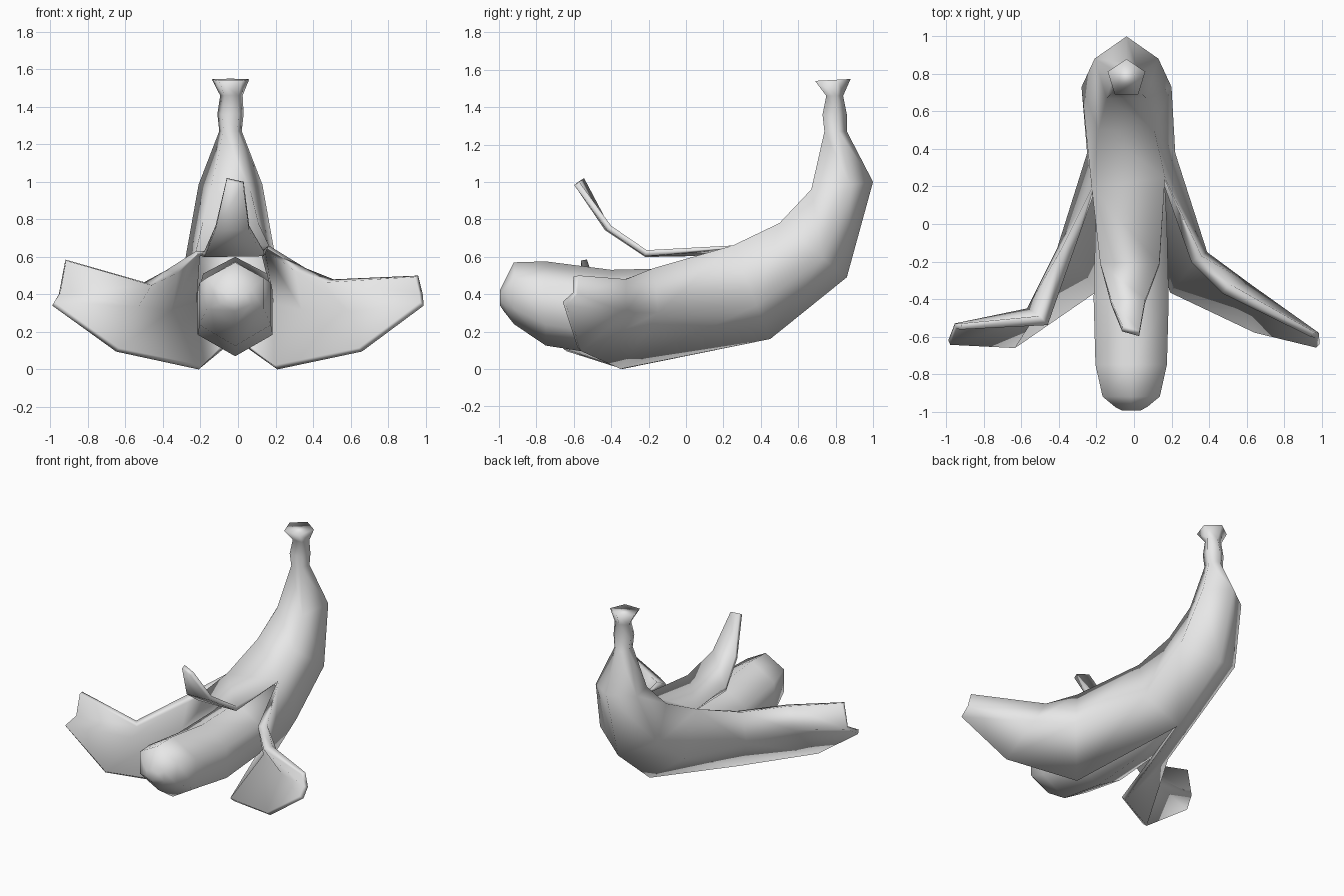
import bpy, bmesh
from math import sin, cos, tau

if "Cube" in bpy.data.objects:
    bpy.data.objects.remove(bpy.data.objects["Cube"])

grey = bpy.data.materials.new("soft_grey")
grey.use_nodes = True
grey.diffuse_color = (0.8, 0.8, 0.8, 1)
grey.node_tree.nodes["Principled BSDF"].inputs["Base Color"].default_value = (0.8, 0.8, 0.8, 1)


def finish(bm, name):
    bmesh.ops.recalc_face_normals(bm, faces=bm.faces)
    mesh = bpy.data.meshes.new(name)
    bm.to_mesh(mesh)
    bm.free()
    mesh.materials.append(grey)
    ob = bpy.data.objects.new(name, mesh)
    bpy.context.collection.objects.link(ob)
    bpy.ops.object.select_all(action="DESELECT")
    ob.select_set(True)
    bpy.context.view_layer.objects.active = ob
    bpy.ops.object.shade_smooth()
    return ob


def bridge(bm, a, b, closed):
    n = len(a)
    for i in range(n if closed else n - 1):
        j = (i + 1) % n
        bm.faces.new((a[i], a[j], b[j], b[i]))


# Peel: five-sided rings from stem tip down to where the skin splits
# (inner y, inner z, outer y, outer z, half width, centre x)
rings = [(.69, 1.54, .88, 1.55, .10, -.04), (.75, 1.46, .84, 1.46, .06, -.035),
         (.73, 1.36, .86, 1.36, .07, -.04), (.74, 1.27, .86, 1.27, .06, -.04),
         (.67, .96, 1.0, 1.0, .17, -.04), (.50, .78, .86, .49, .24, -.04),
         (.25, .66, .45, .16, .235, -.015)]
bm = bmesh.new()
loops = []
for iy, iz, oy, oz, w, cx in rings:
    loop = []
    for side, t in ((-.62, 0), (.62, 0), (1, .64), (0, 1), (-1, .64)):
        loop.append(bm.verts.new((side * w + cx, iy + (oy - iy) * t, iz + (oz - iz) * t)))
    if loops:
        bridge(bm, loops[-1], loop, True)
    loops.append(loop)
bm.faces.new(loops[0])
inner_r, inner_l, side_l, keel, side_r = loops[-1]
# The split is a little uneven between the two sides
inner_r.co = (-.225, .19, .63)
inner_l.co = (.165, .25, .66)


def flap(start, columns):
    previous = start
    for column in columns:
        current = [bm.verts.new(p) for p in column]
        bridge(bm, previous, current, False)
        previous = current


# Upper flap, curling up at its tip
flap([inner_r, inner_l],
     [[(-.18, -.21, .63), (.135, -.21, .635)],
      [(-.12, -.41, .765), (.06, -.40, .765)],
      [(-.06, -.545, 1.02), (.03, -.57, 1.0)]])
# Side flaps: each column runs upper edge, middle, lower edge
flap([inner_l, side_l, keel],
     [[(.36, -.17, .54), (.39, -.15, .30), (.21, -.35, 0)],
      [(.51, -.32, .48), (.62, -.32, .30), (.66, -.56, .095)],
      [(.96, -.575, .50), (.985, -.58, .40), (.99, -.64, .34)]])
flap([inner_r, side_r, keel],
     [[(-.38, -.12, .53), (-.41, -.13, .30), (-.21, -.34, 0)],
      [(-.50, -.49, .465), (-.57, -.45, .32), (-.65, -.64, .095)],
      [(-.92, -.53, .585), (-.955, -.53, .40), (-.99, -.62, .34)]])
peel = finish(bm, "peel")

# Skin is thicker round the bends of the side flaps than at the tips
group = peel.vertex_groups.new(name="skin")
for v in peel.data.vertices:
    x, y, z = v.co
    bend = y < .1 and .3 < abs(x) < .6 and z > .2
    group.add([v.index], 1 if bend else .5, "REPLACE")
shell = peel.modifiers.new("skin_thickness", "SOLIDIFY")
shell.thickness = .065
shell.offset = -1
shell.vertex_group = "skin"

# Fruit: six-sided rings (y, centre z, half width, half height)
bm = bmesh.new()
last = None
for y, z, w, h in ((-.995, .38, .05, .04), (-.975, .385, .09, .075), (-.92, .405, .16, .165),
                   (-.75, .35, .20, .225), (-.40, .30, .21, .23), (.0, .32, .20, .22),
                   (.35, .42, .18, .18)):
    loop = [bm.verts.new((sin(i * tau / 6) * w * 1.1 - .015, y, z + cos(i * tau / 6) * h))
            for i in range(6)]
    if last:
        bridge(bm, last, loop, True)
    else:
        bm.faces.new(loop)
    last = loop
bm.faces.new(last)
finish(bm, "fruit")
